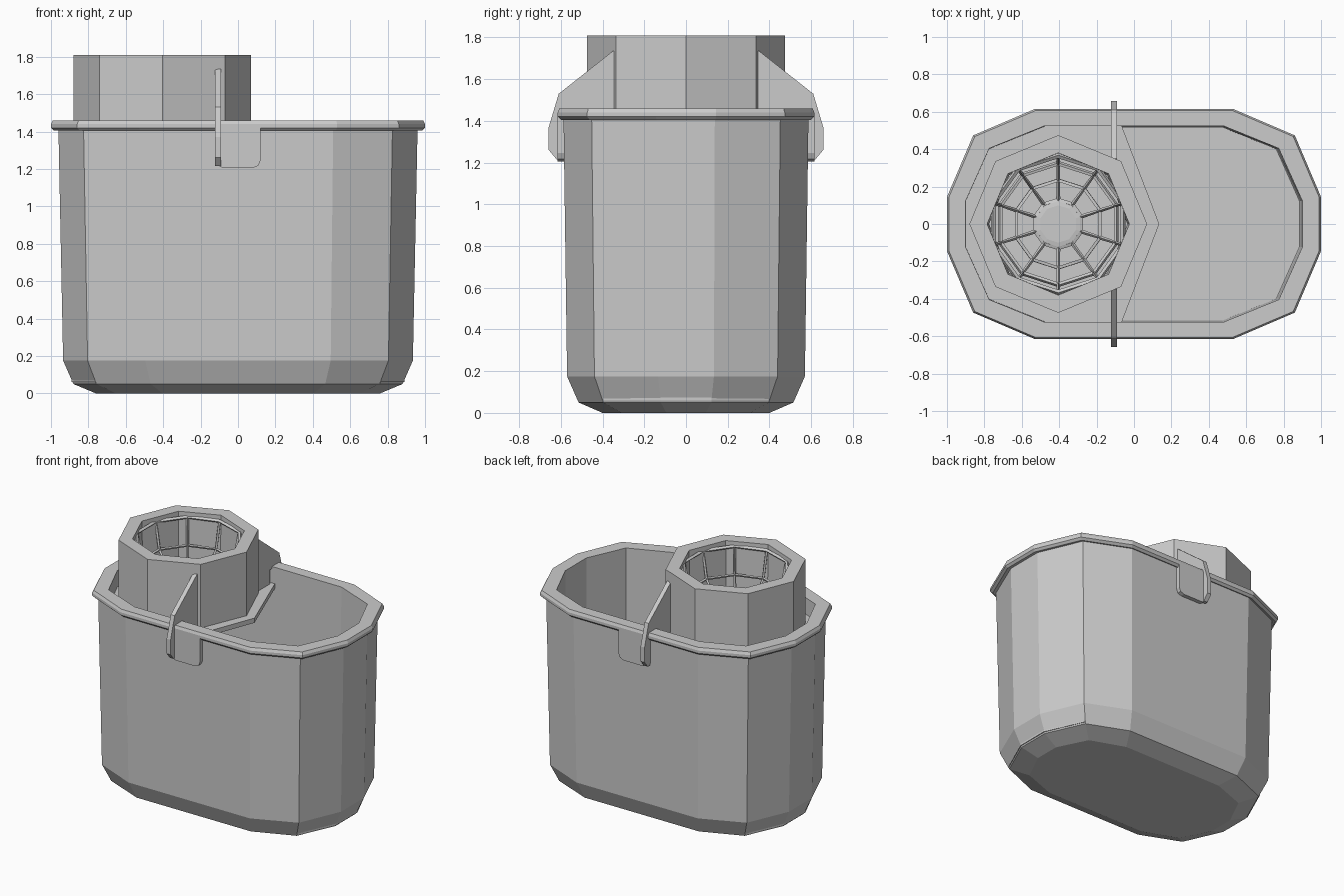
import bpy, bmesh, math

if "Cube" in bpy.data.objects:
    bpy.data.objects.remove(bpy.data.objects["Cube"])

GREY = (0.6, 0.6, 0.6, 1)
grey = bpy.data.materials.new("grey plastic")
grey.use_nodes = True
grey.diffuse_color = GREY
grey.node_tree.nodes["Principled BSDF"].inputs["Base Color"].default_value = GREY


def finish(bm, name):
    bmesh.ops.recalc_face_normals(bm, faces=bm.faces)
    mesh = bpy.data.meshes.new(name)
    bm.to_mesh(mesh)
    bm.free()
    mesh.materials.append(grey)
    obj = bpy.data.objects.new(name, mesh)
    bpy.context.collection.objects.link(obj)
    return obj


def loft(bm, loops, closed=False):
    """Skin a list of equal loops with quads."""
    rings = [[bm.verts.new(p) for p in loop] for loop in loops]
    pairs = list(zip(rings, rings[1:]))
    if closed:
        pairs.append((rings[-1], rings[0]))
    n = len(rings[0])
    for a, b in pairs:
        for i in range(n):
            j = (i + 1) % n
            bm.faces.new((a[i], a[j], b[j], b[i]))
    return rings


def polygon(n, radius, z, cx):
    step = 2 * math.pi / n
    start = math.pi / 2
    return [(cx + radius * math.cos(start + i * step),
             radius * math.sin(start + i * step), z) for i in range(n)]


# Twelve-sided oval shared by the whole bucket, as fractions of its half sizes
quarter = [(1, 0.235), (0.86, 0.77), (0.53, 1)]
half = quarter + [(-x, y) for x, y in reversed(quarter)]
oval = half + [(-x, -y) for x, y in half]


def bucket_loop(hx, hy, z):
    return [(x * hx, y * hy, z) for x, y in oval]


# Bucket: outer wall, rolled rim, inner wall and floor in one shell
profile = [
    (0.76, 0.40, 0), (0.88, 0.515, 0.05), (0.935, 0.57, 0.175),
    (0.96, 0.587, 1.41), (0.985, 0.6, 1.405), (1, 0.615, 1.42),
    (1, 0.615, 1.44), (0.99, 0.607, 1.46), (0.9, 0.525, 1.46),
    (0.89, 0.517, 0.06),
]
bm = bmesh.new()
rings = loft(bm, [bucket_loop(*p) for p in profile])
bm.faces.new(rings[0])
bm.faces.new(rings[-1])
finish(bm, "bucket")

# Wringer cup: thick octagonal tube
CX = -0.405
R = 0.475
bm = bmesh.new()
tube = [(R, 1.3), (R, 1.81), (0.38, 1.81), (0.37, 1.3)]
loft(bm, [polygon(8, r, z, CX) for r, z in tube], closed=True)
finish(bm, "wringer_cup")

# Wringer tray: plate across one end of the bucket, pointed at the middle
side = [(-0.065, 0.523)] + [(-x * 0.9, y * 0.523) for x, y in reversed(quarter)]
outline = [(0.135, 0)] + side + [(x, -y) for x, y in reversed(side)]
bm = bmesh.new()
for pts in ([(x, y, 1.34) for x, y in outline], polygon(8, R - 0.01, 1.34, CX)):
    vs = [bm.verts.new(p) for p in pts]
    for i, v in enumerate(vs):
        bm.edges.new((v, vs[i - 1]))
bmesh.ops.triangle_fill(bm, edges=bm.edges[:], use_beauty=True)
bmesh.ops.dissolve_limit(bm, angle_limit=0.01, verts=bm.verts[:], edges=bm.edges[:])
tray = finish(bm, "wringer_tray")
if tray.data.polygons[0].normal.z < 0:
    tray.data.flip_normals()
solid = tray.modifiers.new("thickness", 'SOLIDIFY')
solid.thickness = 0.035
solid.offset = -1

# Basket: ten ribs and rings of bars narrowing to a small disc
basket_profile = [(0.365, 1.77), (0.325, 1.58), (0.235, 1.48), (0.13, 1.42)]
bm = bmesh.new()
loft(bm, [polygon(10, r, z, CX) for r, z in basket_profile])
basket = finish(bm, "basket_bars")
wire = basket.modifiers.new("bars", 'WIREFRAME')
wire.thickness = 0.028
wire.use_even_offset = False
wire.use_boundary = True

bm = bmesh.new()
rings = loft(bm, [polygon(10, r, z, CX) for r, z in
                  [(0.13, 1.405), (0.13, 1.43), (0.1, 1.435)]])
bm.faces.new(rings[0])
bm.faces.new(rings[-1])
finish(bm, "basket_disc")


def slab(name, points, direction):
    """Extrude a flat outline into a solid slab."""
    bm = bmesh.new()
    face = bm.faces.new([bm.verts.new(p) for p in points])
    ext = bmesh.ops.extrude_face_region(bm, geom=[face])
    moved = [g for g in ext["geom"] if isinstance(g, bmesh.types.BMVert)]
    bmesh.ops.translate(bm, verts=moved, vec=direction)
    finish(bm, name)


# Brackets: a fin over the rim and a rounded tab hanging outside, each side
fin = [(0.33, 1.735), (0.35, 1.735), (0.61, 1.53), (0.658, 1.37),
       (0.658, 1.26), (0.62, 1.215), (0.595, 1.215), (0.595, 1.445),
       (0.5, 1.445), (0.5, 1.33), (0.33, 1.33)]
tab = [(-0.12, 1.42), (-0.12, 1.225), (-0.08, 1.205), (0.08, 1.205),
       (0.108, 1.217), (0.12, 1.245), (0.12, 1.42)]
for word, s in (("front", -1), ("back", 1)):
    slab(word + "_fin", [(-0.122, s * y, z) for y, z in fin], (0.032, 0, 0))
    slab(word + "_tab", [(x, s * 0.585, z) for x, z in tab], (0, s * 0.03, 0))
